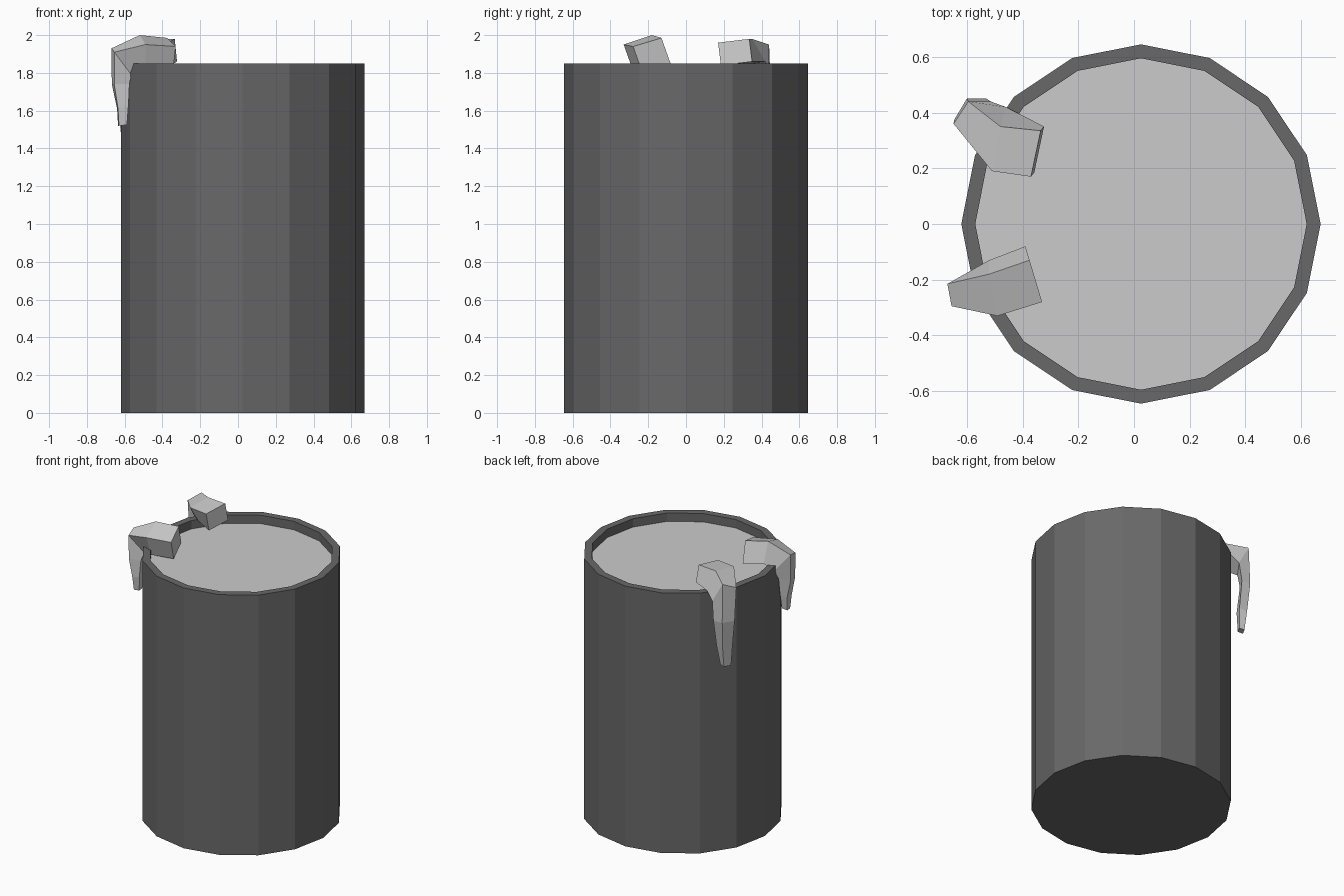
import bpy, bmesh
from math import cos, sin, tau
from mathutils import Vector

if "Cube" in bpy.data.objects:
    bpy.data.objects.remove(bpy.data.objects["Cube"])

SIDES, CX = 16, 0.025

dark = bpy.data.materials.new("dark_metal")
dark.diffuse_color = (0.14, 0.14, 0.14, 1)
dark.use_nodes = True
dark.node_tree.nodes["Principled BSDF"].inputs["Base Color"].default_value = dark.diffuse_color


def loft(name, rings, material=None):
    """Skin a list of closed rings and cap both ends."""
    bm = bmesh.new()
    loops = [[bm.verts.new(p) for p in ring] for ring in rings]
    for a, b in zip(loops, loops[1:]):
        for i in range(len(a)):
            j = (i + 1) % len(a)
            bm.faces.new((a[i], a[j], b[j], b[i]))
    for cap in (loops[0], loops[-1]):
        bm.faces.new(cap)
    bmesh.ops.recalc_face_normals(bm, faces=bm.faces)
    mesh = bpy.data.meshes.new(name)
    bm.to_mesh(mesh)
    bm.free()
    if material:
        mesh.materials.append(material)
    obj = bpy.data.objects.new(name, mesh)
    bpy.context.collection.objects.link(obj)
    return obj


def circle(r, z):
    return [(CX + r * cos(tau * i / SIDES), r * sin(tau * i / SIDES), z)
            for i in range(SIDES)]


# Barrel: outer wall, thick rim, recessed interior
barrel = loft("barrel", [circle(0.645, 0), circle(0.645, 1.85),
                         circle(0.595, 1.85), circle(0.595, 1.775)], dark)

# Liquid surface filling the barrel just below the rim
liquid = loft("liquid_surface", [circle(0.595, 1.775), circle(0.595, 1.79)])


def drip(name, sections):
    """Each section: two outer corners and the offset to the inner corners."""
    rings = []
    for a, b, off in sections:
        a, b, off = Vector(a), Vector(b), Vector(off)
        rings.append([a, b, b + off, a + off])
    return loft(name, rings)


# Finger-like drip hooked over the rim, front side
drip("front_drip", [
    ((-.375, -.13, 1.985), (-.33, -.28, 1.94), (-.015, .05, -.14)),
    ((-.52, -.18, 2.00), (-.49, -.33, 1.95), (0, .05, -.14)),
    ((-.67, -.215, 1.93), (-.655, -.295, 1.91), (.09, .05, -.12)),
    ((-.668, -.22, 1.74), (-.655, -.29, 1.74), (.08, .02, 0)),
    ((-.64, -.22, 1.61), (-.635, -.28, 1.61), (.055, 0, .02)),
    ((-.635, -.23, 1.52), (-.63, -.27, 1.52), (.042, 0, .005)),
])

# Longer drip on the rear side
drip("rear_drip", [
    ((-.335, .335, 1.98), (-.37, .17, 1.96), (.012, .015, -.12)),
    ((-.48, .35, 1.98), (-.51, .19, 1.96), (.02, .07, -.12)),
    ((-.595, .44, 1.95), (-.648, .36, 1.91), (.08, 0, -.14)),
    ((-.60, .45, 1.68), (-.645, .375, 1.68), (.07, 0, 0)),
    ((-.59, .43, 1.48), (-.62, .365, 1.48), (.055, -.01, .01)),
    ((-.585, .41, 1.35), (-.61, .365, 1.35), (.035, -.01, .005)),
])
